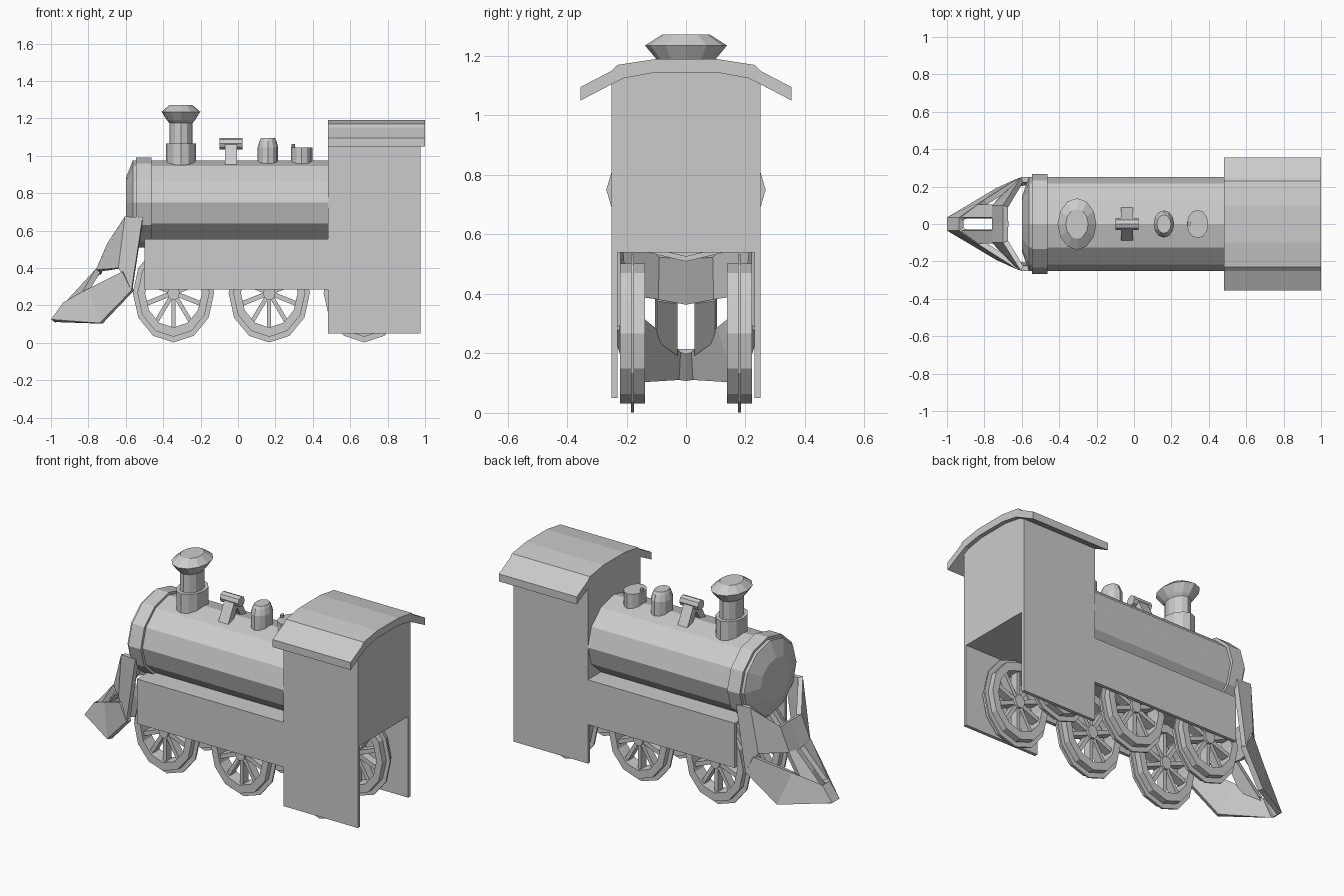
import bpy, bmesh, math
from mathutils import Matrix, Vector

if "Cube" in bpy.data.objects:
    bpy.data.objects.remove(bpy.data.objects["Cube"])


def finish(name, bm):
    bmesh.ops.recalc_face_normals(bm, faces=bm.faces)
    me = bpy.data.meshes.new(name)
    bm.to_mesh(me)
    bm.free()
    ob = bpy.data.objects.new(name, me)
    bpy.context.collection.objects.link(ob)
    return ob


def add_lathe(bm, profile, n, loc, axis, scale=(1, 1, 1), ring=False):
    """Revolve (radius, height) points; ring closes the section, otherwise ends are capped."""
    rows = []
    for r, h in profile:
        row = []
        for i in range(n):
            a = 2 * math.pi * i / n
            c, s = r * math.cos(a), r * math.sin(a)
            p = {'x': (h, c, s), 'y': (c, h, s), 'z': (c, s, h)}[axis]
            row.append(bm.verts.new([p[k] * scale[k] + loc[k] for k in range(3)]))
        rows.append(row)
    pairs = list(zip(rows, rows[1:]))
    if ring:
        pairs.append((rows[-1], rows[0]))
    else:
        bm.faces.new(rows[0])
        bm.faces.new(rows[-1])
    for a, b in pairs:
        for i in range(n):
            j = (i + 1) % n
            bm.faces.new((a[i], a[j], b[j], b[i]))


def lathe(name, profile, n, loc, axis, scale=(1, 1, 1)):
    bm = bmesh.new()
    add_lathe(bm, profile, n, loc, axis, scale)
    return finish(name, bm)


def prism(name, pts, axis, lo, hi):
    """Extrude a 2D outline along x (points are y,z) or y (points are x,z)."""
    bm = bmesh.new()
    put = (lambda p, d: (d, p[0], p[1])) if axis == 'x' else (lambda p, d: (p[0], d, p[1]))
    a = [bm.verts.new(put(p, lo)) for p in pts]
    b = [bm.verts.new(put(p, hi)) for p in pts]
    bm.faces.new(a)
    bm.faces.new(b)
    for i in range(len(pts)):
        j = (i + 1) % len(pts)
        bm.faces.new((a[i], a[j], b[j], b[i]))
    return finish(name, bm)


def box(name, x, y, z):
    return prism(name, [(x[0], z[0]), (x[1], z[0]), (x[1], z[1]), (x[0], z[1])], 'y', *y)


# Boiler with nose and front band
lathe("boiler", [(.145, -.6), (.25, -.562), (.25, .49)], 12, (0, 0, .75), 'x', (1, 1, .9))
lathe("boiler_band", [(.268, -.545), (.268, -.462)], 12, (0, 0, .75), 'x', (1, 1, .9))

# Chimney and domes (narrower along x)
SQ = (.75, 1, 1)
lathe("chimney", [(.107, .93), (.107, 1.065), (.083, 1.065), (.083, 1.175), (.1, 1.19),
                  (.138, 1.235), (.08, 1.272)], 12, (-.305, 0, 0), 'z', SQ)
lathe("sand_dome", [(.073, .93), (.073, 1.045), (.06, 1.08), (.05, 1.095)],
      12, (.16, 0, 0), 'z', SQ)
lathe("rear_dome", [(.076, .93), (.076, 1.045)], 12, (.34, 0, 0), 'z', SQ)
lathe("dome_knob", [(.013, 1.04), (.013, 1.062)], 8, (.295, 0, 0), 'z', SQ)

# Bell on an A-shaped stand
prism("bell_stand", [(-.1, .93), (-.055, .93), (0, 1.02), (.055, .93), (.1, .93),
                     (.03, 1.06), (-.03, 1.06)], 'x', -.07, -.005)
lathe("bell_bar", [(.031, -.1), (.031, .023)], 8, (0, 0, 1.065), 'x')

# Cab, roof and footplate
prism("cab", [(-.25, .54), (.25, .54), (.25, 1.13), (.2, 1.15), (-.2, 1.15), (-.25, 1.13)],
      'x', .48, .975)
top = [(.355, 1.095), (.25, 1.15), (.23, 1.17), (.1, 1.19)]
under = [(.1, 1.145), (.21, 1.125), (.25, 1.105), (.355, 1.05)]
half = under + top
roof = top + [(-y, z) for y, z in reversed(top)] \
    + [(-y, z) for y, z in reversed(under)] + under
prism("roof", roof, 'x', .48, 1)
box("footplate", (-.5, .97), (-.24, .24), (.54, .555))

# Side skirts dropping lower beside the cab
skirt = [(-.5, .285), (.48, .285), (.48, .05), (.975, .05), (.975, .555), (-.5, .555)]
for side, s in (("left", 1), ("right", -1)):
    prism(f"skirt_{side}", skirt, 'y', s * .23, s * .25)

# Spoked wheels with a thin centre flange
TIRE = [(.185, -.042), (.235, -.042), (.235, -.005), (.265, -.005), (.265, .005),
        (.235, .005), (.235, .042), (.185, .042)]
for side, s in (("left", 1), ("right", -1)):
    for k, x in enumerate((-.345, .167, .675)):
        loc = (0, 0, 0)
        bm = bmesh.new()
        add_lathe(bm, TIRE, 12, loc, 'y', ring=True)
        add_lathe(bm, [(.04, -.04), (.04, .04)], 10, loc, 'y')
        for i in range(10):
            m = Matrix.Rotation(i * math.tau / 10, 4, 'Y') @ Matrix.Translation((0, 0, -.11)) \
                @ Matrix.Diagonal((.026, .05, .17, 1))
            bmesh.ops.create_cube(bm, size=1, matrix=m)
        ob = finish(f"wheel_{side}_{k + 1}", bm)
        ob.data.transform(Matrix.Translation((x, s * .18, .267)) @ Matrix.Diagonal((.82, 1, 1, 1)))

# Cowcatcher: lower band, upper band and posts, mirrored
low_b = [(-1, 0, .125), (-1, .035, .125), (-.74, .19, .105), (-.57, .25, .28)]
low_t = [(-.935, 0, .215), (-.935, .035, .215), (-.8, .13, .29), (-.62, .245, .38)]
up_b = [(-.76, 0, .375), (-.76, .1, .39), (-.64, .225, .4), (-.57, .25, .28)]
up_t = [(-.7, 0, .53), (-.7, .1, .53), (-.605, .25, .675), (-.51, .25, .67)]
post_b = [(-.93, .035, .21), (-.84, .105, .26)]
post_t = [(-.76, .035, .385), (-.76, .105, .395)]
bm = bmesh.new()
for bot, tp in ((low_b, low_t), (up_b, up_t), (post_b, post_t)):
    vb = [bm.verts.new(p) for p in bot]
    vt = [bm.verts.new(p) for p in tp]
    for i in range(len(bot) - 1):
        bm.faces.new((vb[i], vt[i], vt[i + 1], vb[i + 1]))
me = bpy.data.meshes.new("cowcatcher")
bm.to_mesh(me)
bm.free()
catcher = bpy.data.objects.new("cowcatcher", me)
bpy.context.collection.objects.link(catcher)
mir = catcher.modifiers.new("mirror", 'MIRROR')
mir.use_axis = (False, True, False)
sol = catcher.modifiers.new("thickness", 'SOLIDIFY')
sol.thickness = .03
sol.offset = -1
